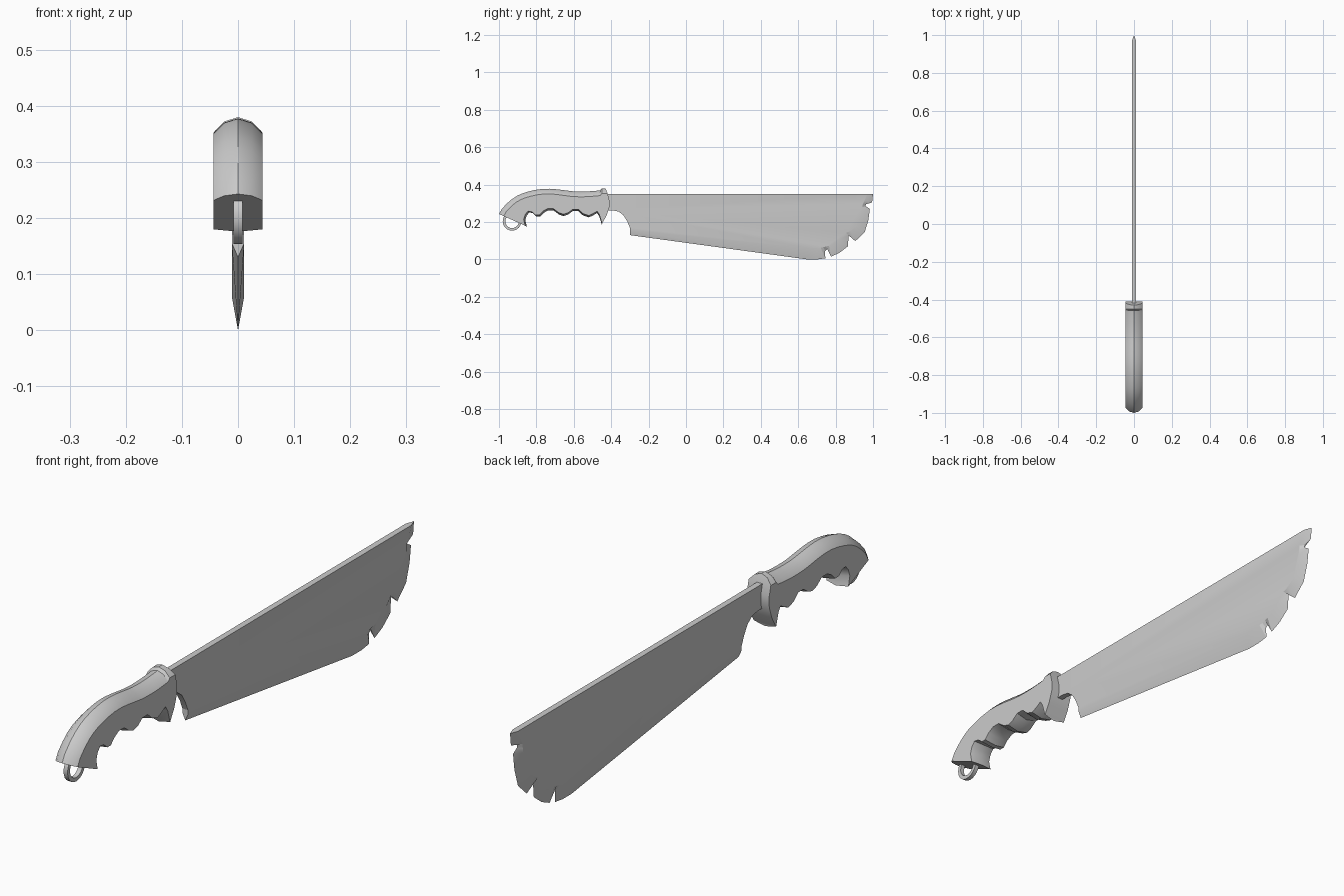
import bpy, bmesh, math

if "Cube" in bpy.data.objects:
    bpy.data.objects.remove(bpy.data.objects["Cube"])


def make_object(name, verts, faces, angle=30):
    mesh = bpy.data.meshes.new(name)
    mesh.from_pydata(verts, [], faces)
    bm = bmesh.new()
    bm.from_mesh(mesh)
    bmesh.ops.remove_doubles(bm, verts=bm.verts, dist=1e-5)
    bmesh.ops.recalc_face_normals(bm, faces=bm.faces)
    bm.to_mesh(mesh)
    bm.free()
    ob = bpy.data.objects.new(name, mesh)
    bpy.context.collection.objects.link(ob)
    bpy.ops.object.select_all(action='DESELECT')
    ob.select_set(True)
    bpy.context.view_layer.objects.active = ob
    bpy.ops.object.shade_smooth_by_angle(angle=math.radians(angle))
    return ob


def loft(rings, closed=False):
    n = len(rings[0])
    verts = [v for r in rings for v in r]
    faces = []
    count = len(rings)
    for i in range(count if closed else count - 1):
        a, b = i * n, (i + 1) % count * n
        faces += [(a + j, a + (j + 1) % n, b + (j + 1) % n, b + j) for j in range(n)]
    return verts, faces


# Blade: cutting edge (y, z) paired with the inner line where the bevel starts
edge = [(-.3, .13, -.3, .155), (.65, .0, .65, .06), (.70, .0, .70, .06),
        (.745, .006, .72, .062), (.743, .045, .735, .066), (.755, .055, .75, .07),
        (.775, .015, .765, .073), (.82, .035, .79, .085), (.865, .07, .825, .11),
        (.87, .128, .855, .142), (.905, .098, .88, .152), (.955, .145, .91, .175),
        (.975, .21, .93, .22), (.983, .27, .94, .26), (.96, .285, .943, .28),
        (.962, .295, .945, .295), (.995, .305, .955, .315), (1.0, .35, .97, .35)]
back = [(-.43, .35), (-.43, .262), (-.39, .262), (-.36, .256), (-.335, .237),
        (-.315, .205), (-.3, .17)]
T = .011
loop = [e[2:] for e in edge] + back
m, k = len(loop), len(edge)
verts = [(T, y, z) for y, z in loop] + [(-T, y, z) for y, z in loop]
verts += [(0, e[0], e[1]) for e in edge]
faces = [tuple(range(m)), tuple(range(m, 2 * m))]
for i in range(k - 1):
    for s in (0, m):
        faces.append((s + i, s + i + 1, 2 * m + i + 1, 2 * m + i))
for i in range(k - 1, m):
    j = (i + 1) % m
    faces.append((i, j, m + j, m + i))
faces += [(0, m, 2 * m), (k - 1, m + k - 1, 2 * m + k - 1)]
make_object("blade", verts, faces, 20)

# Handle: stations from butt to guard, top (y, z) paired with bottom (y, z)
stations = [(-1, .243, -.86, .18), (-.985, .27, -.868, .215), (-.957, .30, -.86, .24),
            (-.93, .323, -.845, .258), (-.90, .342, -.825, .255), (-.87, .355, -.805, .238),
            (-.84, .364, -.785, .238), (-.81, .371, -.765, .258), (-.77, .377, -.74, .272),
            (-.73, .378, -.71, .272), (-.69, .375, -.68, .25), (-.65, .37, -.655, .242),
            (-.62, .366, -.63, .25), (-.60, .364, -.605, .268), (-.57, .363, -.575, .268),
            (-.545, .363, -.55, .245), (-.52, .364, -.52, .235), (-.495, .366, -.497, .245),
            (-.47, .368, -.475, .258), (-.458, .37, -.463, .24), (-.45, .38, -.45, .195),
            (-.43, .38, -.448, .193)]


def section(ty, tz, by, bz, bow):
    length = math.hypot(by - ty, bz - tz)
    uy, uz = (by - ty) / length, (bz - tz) / length
    levels = [(0, 0), (.025, .008), (.044, .028), (.044, length * .35), (.044, length * .55),
              (.044, length * .78), (.044, length), (0, length + .01)]
    pts = [(x, ty + uy * d + bow * math.sin(math.pi * min(d / length, 1)), tz + uz * d)
           for x, d in levels]
    return pts + [(-x, y, z) for x, y, z in pts[-2:0:-1]]


rings = [section(*s, .03 if i == len(stations) - 1 else 0) for i, s in enumerate(stations)]
verts, faces = loft(rings)
n = len(rings[0])
for base in (0, len(verts) - n):
    for i in range(n // 2):
        quad = (base + i, base + i + 1, base + n - i - 1, base + (n - i) % n)
        faces.append(tuple(dict.fromkeys(quad)))
make_object("handle", verts, faces)

# Lanyard ring: square wire bent into a circle under the butt
rings = []
for i in range(24):
    a = i / 24 * math.tau
    rings.append([(x, -.93 + r * math.cos(a), .204 + r * math.sin(a))
                  for x, r in ((-.008, .036), (.008, .036), (.008, .05), (-.008, .05))])
make_object("lanyard_ring", *loft(rings, closed=True))
